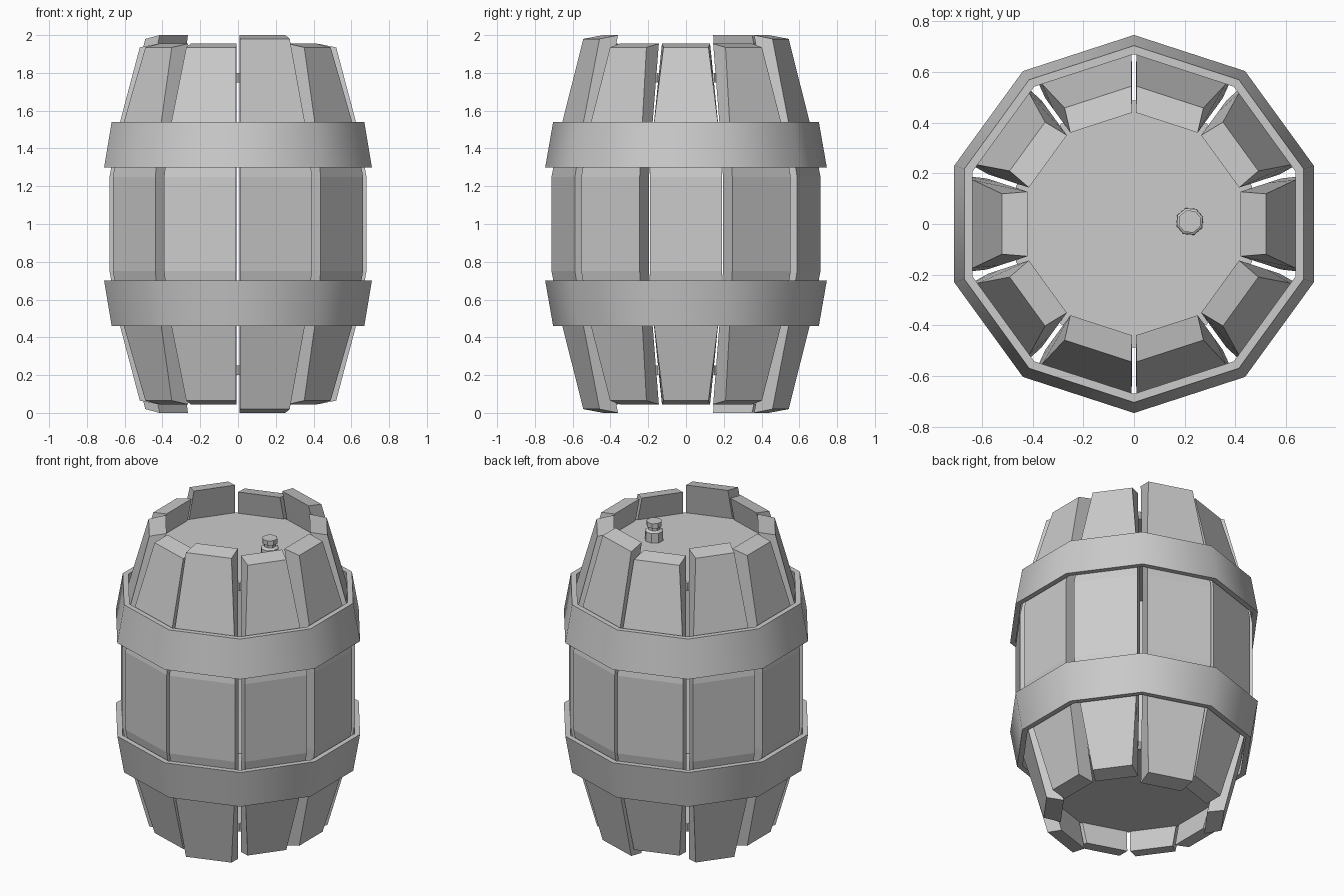
import bpy, bmesh, math
from mathutils import Matrix, Vector

SIDES = 10
STEP = 2 * math.pi / SIDES
HALF = math.tan(STEP / 2)
CORNER = 1 / math.cos(STEP / 2)

cube = bpy.data.objects.get("Cube")
if cube:
    bpy.data.objects.remove(cube, do_unlink=True)

grey = bpy.data.materials.new("plain_grey")
grey.use_nodes = True
grey.diffuse_color = (0.6, 0.6, 0.6, 1)
grey.node_tree.nodes["Principled BSDF"].inputs["Base Color"].default_value = (0.6, 0.6, 0.6, 1)


def finish(name, bm):
    bmesh.ops.recalc_face_normals(bm, faces=bm.faces)
    mesh = bpy.data.meshes.new(name)
    bm.to_mesh(mesh)
    bm.free()
    mesh.materials.append(grey)
    obj = bpy.data.objects.new(name, mesh)
    bpy.context.collection.objects.link(obj)
    return obj


def loft(bm, rings, close=False):
    """Skin rings of points; cap the ends, or join last to first."""
    rings = [[bm.verts.new(p) for p in ring] for ring in rings]
    pairs = list(zip(rings, rings[1:]))
    if close:
        pairs.append((rings[-1], rings[0]))
    else:
        bm.faces.new(rings[0])
        bm.faces.new(rings[-1])
    for a, b in pairs:
        for i in range(len(a)):
            j = (i + 1) % len(a)
            bm.faces.new((a[i], a[j], b[j], b[i]))


def polygon(radius, z, sides=SIDES, centre=(0, 0), turn=STEP / 2):
    return [(centre[0] + radius * math.cos(turn + i * 2 * math.pi / sides),
             centre[1] + radius * math.sin(turn + i * 2 * math.pi / sides), z)
            for i in range(sides)]


# Staves: height above the middle, outer and inner distance, side bevel
PROFILE = [(0.96, 0.52, 0.42, 0.05), (0.5, 0.635, 0.53, 0.033), (0.25, 0.68, 0.58, 0.03)]


def stave(index, reach, tight_low, tight_high):
    levels = [(reach, *PROFILE[0][1:])] + PROFILE[1:]
    levels += [(-h, o, i, g) for h, o, i, g in reversed(levels)]
    rings = []
    for h, outer, inner, bevel in levels:
        drop = math.copysign(0.02, h) if abs(h) == reach else 0
        low = outer * HALF - (0.01 if tight_low else bevel)
        high = outer * HALF - (0.01 if tight_high else bevel)
        back = inner * HALF - 0.009
        z = 1 + h
        rings.append([(inner, -back, z), (outer, -low, z - drop),
                      (outer, high, z - drop), (inner, back, z)])
    bm = bmesh.new()
    loft(bm, rings)
    bm.transform(Matrix.Rotation(index * STEP, 4, "Z"))
    finish(f"stave_{index + 1}", bm)


LONG_STAVES = {2, 4, 8}
for n in range(SIDES):
    stave(n, 1.0 if n in LONG_STAVES else 0.955, n in (3, 8), n in (2, 7))

# Hoops: tapered ten-sided bands, wide edge towards the middle
for name, sign in (("upper_hoop", 1), ("lower_hoop", -1)):
    near, far = 1 + sign * 0.3, 1 + sign * 0.54
    section = [(0.709, near), (0.669, far), (0.637, far), (0.677, near)]
    bm = bmesh.new()
    loft(bm, [polygon(r * CORNER, z) for r, z in section], close=True)
    hoop = finish(name, bm)
    bpy.ops.object.select_all(action="DESELECT")
    hoop.select_set(True)
    bpy.context.view_layer.objects.active = hoop
    bpy.ops.object.shade_smooth_by_angle(angle=math.radians(40))

# Lids set inside both ends
for name, face, back in (("top_lid", 1.8, 1.75), ("bottom_lid", 0.2, 0.25)):
    bm = bmesh.new()
    loft(bm, [polygon(0.465 * CORNER, face), polygon(0.465 * CORNER, back)])
    finish(name, bm)

# Plug on the top lid: tapered body, narrow neck and cap
bm = bmesh.new()
loft(bm, [polygon(r, z, 8, (0.22, 0.01)) for r, z in
          ((0.056, 1.79), (0.054, 1.86), (0.036, 1.87), (0.036, 1.885),
           (0.046, 1.89), (0.046, 1.92))])
finish("plug", bm)
